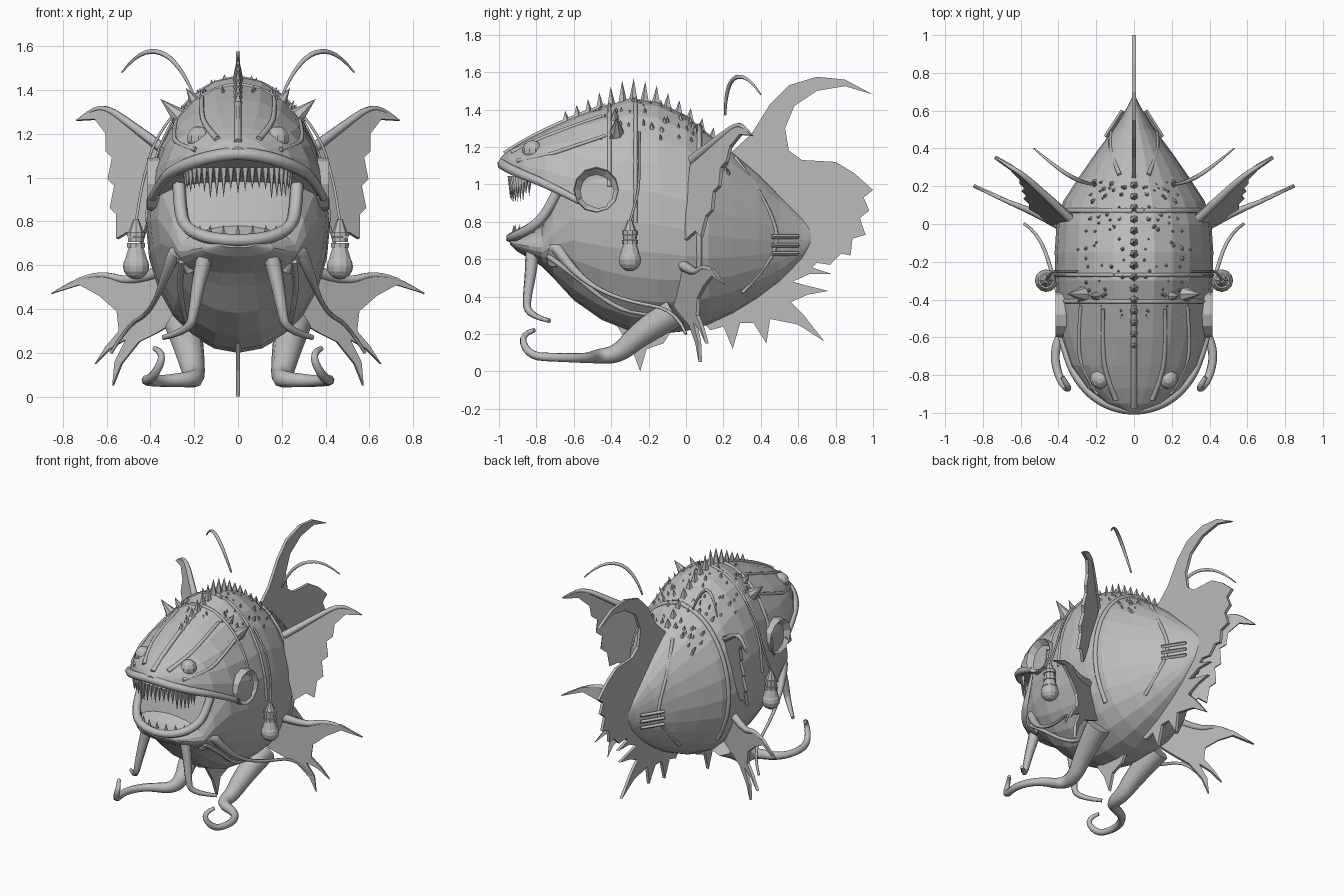
import bpy, bmesh, math, random
from mathutils import Vector, Matrix

if "Cube" in bpy.data.objects:
    bpy.data.objects.remove(bpy.data.objects["Cube"])

random.seed(4)
mat = bpy.data.materials.new("clay_grey")
mat.diffuse_color = (0.5, 0.5, 0.5, 1)
mat.use_nodes = True
mat.node_tree.nodes["Principled BSDF"].inputs["Base Color"].default_value = mat.diffuse_color


def add(name, bm):
    bmesh.ops.recalc_face_normals(bm, faces=bm.faces)
    me = bpy.data.meshes.new(name)
    bm.to_mesh(me)
    bm.free()
    me.materials.append(mat)
    ob = bpy.data.objects.new(name, me)
    bpy.context.collection.objects.link(ob)
    return ob


def tube(name, pts, radii, sides=1):
    cu = bpy.data.curves.new(name, 'CURVE')
    cu.dimensions = '3D'
    cu.bevel_depth = 1
    cu.bevel_resolution = sides
    cu.use_fill_caps = True
    sp = cu.splines.new('NURBS')
    sp.points.add(len(pts) - 1)
    n = len(pts) - 1
    for i, (p, q) in enumerate(zip(sp.points, pts)):
        p.co = (*q, 1)
        f = i / n * (len(radii) - 1)
        k = min(int(f), len(radii) - 2)
        p.radius = radii[k] + (radii[k + 1] - radii[k]) * (f - k)
    sp.order_u = 3
    sp.use_endpoint_u = True
    sp.resolution_u = 4
    tmp = bpy.data.objects.new(name + "_path", cu)
    bpy.context.collection.objects.link(tmp)
    bpy.context.view_layer.update()
    me = bpy.data.meshes.new_from_object(tmp.evaluated_get(bpy.context.evaluated_depsgraph_get()))
    bpy.data.objects.remove(tmp)
    me.materials.clear()
    me.materials.append(mat)
    bpy.context.collection.objects.link(bpy.data.objects.new(name, me))


def pair(name, pts, radii, sides=1):
    for s, side in ((1, "right_"), (-1, "left_")):
        tube(side + name, [(x * s, y, z) for x, y, z in pts], radii, sides)


def plate(name, pts, thick):
    bm = bmesh.new()
    bm.faces.new([bm.verts.new(p) for p in pts])
    ob = add(name, bm)
    m = ob.modifiers.new("thickness", 'SOLIDIFY')
    m.thickness = thick
    m.offset = 0


def cone(bm, base, direction, r, h, sides=6, r2=0.0):
    d = Vector(direction).normalized()
    rot = d.to_track_quat('Z', 'Y').to_matrix().to_4x4()
    bmesh.ops.create_cone(bm, cap_ends=True, segments=sides, radius1=r, radius2=r2, depth=h,
                          matrix=Matrix.Translation(Vector(base) + d * h / 2) @ rot)


# cross-sections along the body: y, bottom z, top z, half width
BODY = [(-.94, .68, .71, .08), (-.9, .64, .725, .16), (-.84, .605, .74, .22), (-.77, .56, .78, .27),
        (-.71, .5, 1.0, .31), (-.6, .38, 1.3, .365), (-.45, .275, 1.41, .4), (-.3, .215, 1.46, .415),
        (-.15, .2, 1.44, .42), (0, .215, 1.37, .41), (.12, .25, 1.27, .375), (.25, .31, 1.17, .29),
        (.38, .39, 1.06, .2), (.5, .48, .94, .11), (.62, .6, .82, .035), (.67, .68, .76, .01)]
HEAD = [(-.995, 1.1, 1.14, .04), (-.95, 1.08, 1.18, .15), (-.87, 1.05, 1.23, .25), (-.75, 1.0, 1.29, .335),
        (-.6, .92, 1.36, .385), (-.42, .85, 1.425, .405)]


def ring_point(sec, t, head):
    y, zb, zt, w = sec
    zm = zb if head else zb + .47 * (zt - zb)
    s = math.sin(t)
    return Vector((w * math.cos(t), y, zm + s * ((zt - zm) if s > 0 else (zm - zb))))


def surf(y, t, head=False):
    secs = HEAD if head else BODY
    for a, b in zip(secs, secs[1:]):
        if a[0] <= y <= b[0]:
            f = (y - a[0]) / (b[0] - a[0])
            return ring_point([p + (q - p) * f for p, q in zip(a, b)], t, head)


def loft(name, secs, head, n):
    bm = bmesh.new()
    rings = []
    for s in secs:
        ts = [math.pi * i / (n - 1) if head else 2 * math.pi * i / n for i in range(n)]
        rings.append([bm.verts.new(ring_point(s, t, head)) for t in ts])
    for a, b in zip(rings, rings[1:]):
        for i in range(n):
            bm.faces.new((a[i], a[(i + 1) % n], b[(i + 1) % n], b[i]))
    bm.faces.new(rings[0])
    bm.faces.new(rings[-1])
    add(name, bm)


loft("body_and_lower_jaw", BODY, False, 24)
loft("upper_head", HEAD, True, 13)

# lips
half = [(.39, -.57, .91), (.345, -.74, 1.0), (.26, -.87, 1.05), (.15, -.955, 1.09)]
tube("upper_lip", half + [(0, -.99, 1.115)] + [(-x, y, z) for x, y, z in half[::-1]], [.02, .028, .03, .028, .02])
half = [(.27, -.68, .98), (.265, -.74, .85), (.24, -.82, .77), (.15, -.91, .725)]
tube("lower_lip", half + [(0, -.945, .71)] + [(-x, y, z) for x, y, z in half[::-1]], [.03, .03, .028, .03, .03])

# teeth
bm = bmesh.new()
for i in range(21):
    a = (i / 10 - 1) * 1.35
    base = (.245 * math.sin(a), -.81 - .13 * math.cos(a), 1.045)
    cone(bm, base, (0, 0, -1), .017, random.uniform(.09, .15), 5)
for i in range(9):
    a = (i / 4 - 1) * 1.3
    cone(bm, (.21 * math.sin(a), -.78 - .14 * math.cos(a), .74), (0, 0, 1), .012, .045, 5)
add("teeth", bm)

# centre spikes, back studs and horns
bm = bmesh.new()
for i in range(15):
    y = -.64 + i * .06
    h = .05 + .06 * math.exp(-((y + .3) / .2) ** 2)
    cone(bm, surf(y, math.pi / 2, y < -.45) - Vector((0, 0, .02)), (0, .25 * (y + .3), 1), .028, h + .02, 5)
for i in range(60):
    y, t = random.uniform(-.5, .25), random.uniform(.75, 1.45)
    p = surf(y, t)
    for s in (1, -1):
        q = Vector((p.x * s, y, p.z))
        cone(bm, q * .99, q - Vector((0, y - .1 * y, .8)), random.uniform(.009, .017), random.uniform(.02, .045), 5)
for s in (1, -1):
    cone(bm, (.26 * s, -.37, 1.27), (.8 * s, 0, .75), .045, .13, 7)
    cone(bm, (.2 * s, -.38, 1.35), (.5 * s, 0, .8), .025, .07, 6)
add("spikes_and_horns", bm)

# eyes, portholes and hanging bulbs
for s, side in ((1, "right"), (-1, "left")):
    bm = bmesh.new()
    bmesh.ops.create_uvsphere(bm, u_segments=10, v_segments=7, radius=.055,
                              matrix=Matrix.Translation((.18 * s, -.82, 1.18)))
    add(side + "_eye", bm)

    bm = bmesh.new()
    bmesh.ops.create_cone(bm, cap_ends=True, segments=12, radius1=.125, radius2=.118, depth=.09,
                          matrix=Matrix.Translation((.37 * s, -.48, .97)) @ Matrix.Rotation(s * math.pi / 2, 4, 'Y'))
    cap = [f for f in bm.faces if len(f.verts) == 12 and f.calc_center_median().x * s > .37]
    bmesh.ops.inset_region(bm, faces=cap, thickness=.035)
    bmesh.ops.translate(bm, verts=cap[0].verts, vec=(-.035 * s, 0, 0))
    add(side + "_porthole", bm)

    bm = bmesh.new()
    bmesh.ops.create_uvsphere(bm, u_segments=12, v_segments=8, radius=.06,
                              matrix=Matrix.Translation((.465 * s, -.3, .595)))
    cone(bm, (.465 * s, -.3, .63), (0, 0, 1), .052, .07, 10, .03)
    for z, r in ((.68, .043), (.705, .038), (.73, .043)):
        cone(bm, (.465 * s, -.3, z), (0, 0, 1), r, .022, 10, r)
    cone(bm, (.465 * s, -.3, .75), (0, 0, 1), .035, .06, 8, .012)
    add(side + "_hanging_bulb", bm)

    # slatted vent near the tail
    bm = bmesh.new()
    for z in (.63, .675, .72):
        a, b = Vector((.15 * s, .46, z)), Vector((.06 * s, .6, z))
        cone(bm, a, b - a, .012, (b - a).length, 4, .012)
    add(side + "_vent", bm)

pair("bulb_wire", [(.465, -.3, .8), (.45, -.27, .9), (.43, -.25, 1.0), (.38, -.25, 1.18), (.3, -.25, 1.28)], [.007, .007])

# raised seams over the shell
tube("head_ridge", [surf(y, math.pi / 2, True) for y in (-.97, -.85, -.7, -.55, -.43)], [.018, .014])
pair("brow_ridge", [surf(y, t, True) for y, t in ((-.93, 1.0), (-.8, 1.05), (-.65, 1.1), (-.45, 1.15))], [.016, .01])
pair("cheek_ridge", [surf(y, t, True) for y, t in ((-.9, .45), (-.75, .55), (-.6, .7), (-.43, .8))], [.012, .01])
for y, r, lo in ((-.41, .012, .3), (-.27, .01, 0), (.07, .016, -.7)):
    pair("shell_seam", [surf(y, lo + (1.55 - lo) * i / 8) for i in range(9)], [r, r])
pair("tail_seam", [surf(y, t) for y, t in ((.26, 1.3), (.38, .9), (.47, .4), (.49, 0), (.44, -.5), (.3, -.9))], [.012, .012])
pair("belly_seam", [surf(y, t) for y, t in ((-.74, -.5), (-.6, -.75), (-.45, -.9), (-.3, -1.0), (-.1, -1.0))], [.016, .012])

# tail fin, keel fin and lower fin on the centre plane
TAIL = [(.22, 1.15), (.35, 1.27), (.45, 1.43), (.55, 1.53), (.7, 1.575), (.85, 1.56), (1, 1.48), (.85, 1.525),
        (.7, 1.5), (.58, 1.42), (.53, 1.3), (.55, 1.18), (.62, 1.13), (.8, 1.12), (.9, 1.06), (1, .97),
        (.95, .93), (.98, .86), (.93, .82), (.96, .73), (.89, .71), (.88, .62), (.83, .63), (.77, .57),
        (.7, .58), (.62, .5), (.4, .5), (.2, .9)]
LOWER = [(.05, .3), (.13, .22), (.2, .24), (.25, .12), (.29, .26), (.36, .26), (.43, .15), (.45, .28), (.6, .25),
         (.74, .16), (.63, .3), (.56, .37), (.65, .41), (.76, .43), (.64, .46), (.57, .48), (.66, .52),
         (.78, .52), (.66, .56), (.5, .6), (.3, .45)]
KEEL = [(-.38, .26), (-.29, .12), (-.245, 0), (-.21, .12), (-.12, .15), (-.05, .26)]
for name, o in (("tail_fin", TAIL), ("lower_fin", LOWER), ("keel_fin", KEEL)):
    plate(name, [(0, y, z) for y, z in o], .02)

# paired side fins, drawn in front view and slanted back
PECTORAL = [(.33, 1.15), (.5, 1.26), (.58, 1.31), (.66, 1.31), (.735, 1.26), (.65, 1.265), (.6, 1.2), (.6, 1.12),
            (.57, 1.09), (.59, .99), (.56, .96), (.58, .86), (.55, .83), (.55, .72), (.5, .75), (.44, .7), (.38, .9)]
PELVIC = [(.34, .58), (.5, .52), (.6, .555), (.72, .545), (.85, .47), (.72, .51), (.63, .46), (.55, .39), (.54, .3),
          (.6, .23), (.65, .15), (.58, .22), (.51, .26), (.56, .16), (.57, .05), (.53, .15), (.45, .25), (.37, .29), (.25, .36)]
for s, side in ((1, "right_"), (-1, "left_")):
    plate(side + "pectoral_fin", [(x * s, .05 + .72 * (x - .3) - .25 * (1.3 - z), z) for x, z in PECTORAL], .02)
    plate(side + "pelvic_fin", [(x * s, .45 * (x - .4), z) for x, z in PELVIC], .02)
pair("pectoral_fin_spine", [(.34, .03, 1.13), (.5, .18, 1.25), (.6, .27, 1.32), (.67, .31, 1.31), (.735, .355, 1.26)], [.025, .015, .004])
pair("pelvic_fin_spine", [(.36, -.02, .57), (.5, .05, .52), (.6, .09, .56), (.72, .14, .545), (.85, .2, .47)], [.03, .015, .004])

# free feelers above the back
pair("back_feeler", [(.2, .21, 1.37), (.24, .21, 1.47), (.34, .25, 1.58), (.46, .34, 1.57), (.53, .4, 1.48)], [.006, .013, .004])

# chin barbels, cheek barbels and curled feet
pair("chin_barbel", [(.15, -.82, .65), (.18, -.83, .52), (.2, -.85, .4), (.22, -.85, .3), (.34, -.73, .27)], [.04, .025, .012])
pair("cheek_barbel", [(.2, -.7, .58), (.27, -.72, .71), (.32, -.64, .58), (.37, -.5, .45), (.42, -.3, .37),
                      (.5, -.05, .33), (.58, 0, .2)], [.045, .035, .012, .01, .008])
pair("curled_foot", [(.25, -.06, .32), (.22, -.25, .2), (.2, -.36, .09), (.2, -.48, .08), (.36, -.53, .07),
                     (.43, -.68, .075), (.39, -.84, .08), (.33, -.89, .2), (.38, -.81, .22)], [.085, .05, .026, .022, .012], 2)
